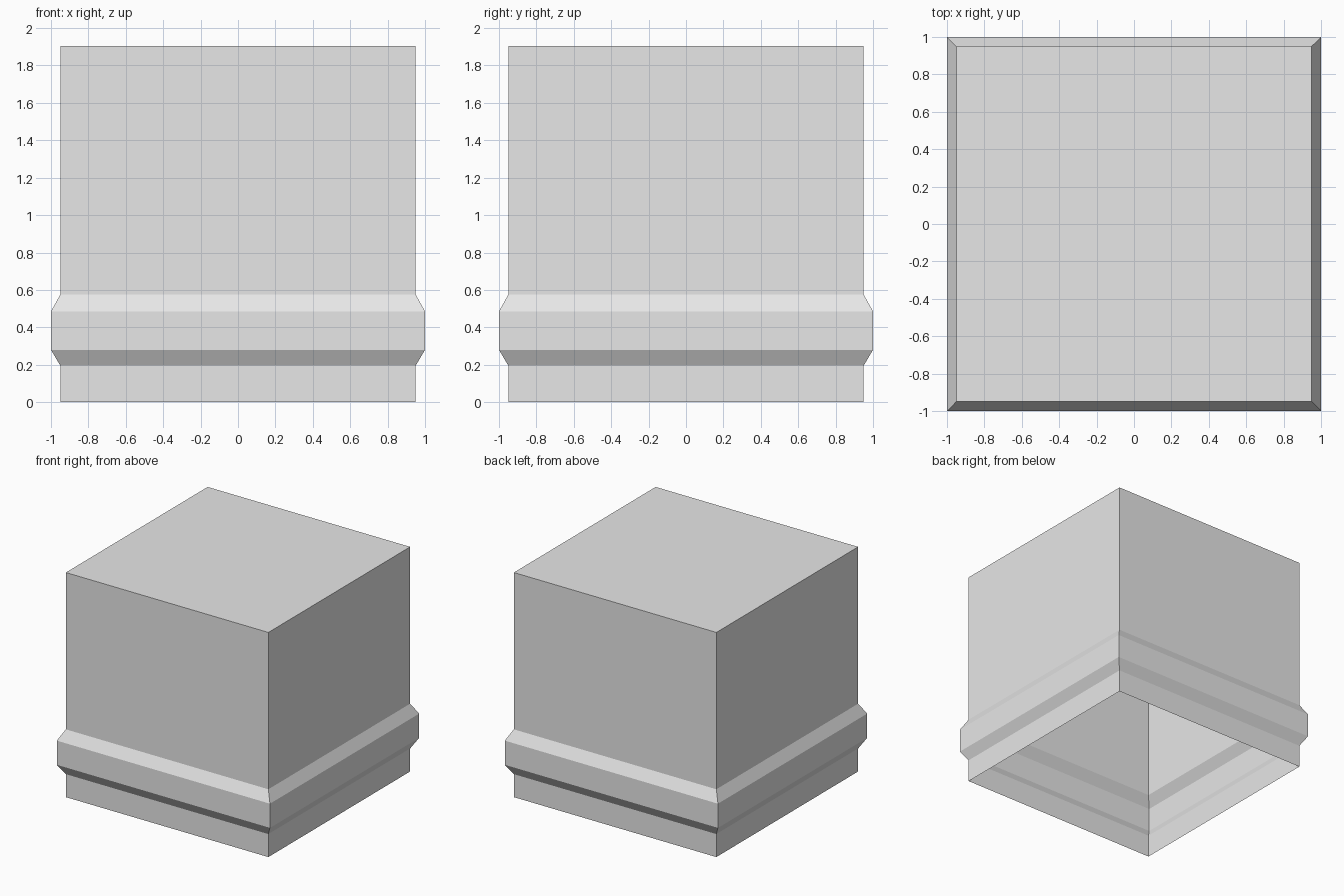
import bpy
import bmesh

# Remove the default cube
cube = bpy.data.objects.get("Cube")
if cube:
    bpy.data.objects.remove(cube, do_unlink=True)

# Plain grey material
grey = bpy.data.materials.new("light_grey")
grey.use_nodes = True
colour = (0.8, 0.8, 0.8, 1.0)
grey.diffuse_color = colour
grey.node_tree.nodes["Principled BSDF"].inputs["Base Color"].default_value = colour

# Side profile of the shell: (half width, height), from open bottom to lid
BODY, BAND = 0.95, 1.0
profile = [(BODY, 0), (BODY, 0.195), (BAND, 0.28),
           (BAND, 0.485), (BODY, 0.575), (BODY, 1.905)]
corners = [(-1, -1), (1, -1), (1, 1), (-1, 1)]

# Square rings joined into walls with a raised band, closed on top, open below
bm = bmesh.new()
rings = [[bm.verts.new((x * half, y * half, z)) for x, y in corners]
         for half, z in profile]
for low, high in zip(rings, rings[1:]):
    for i in range(4):
        j = (i + 1) % 4
        bm.faces.new((low[i], low[j], high[j], high[i]))
bm.faces.new(rings[-1])

mesh = bpy.data.meshes.new("box_shell")
bm.to_mesh(mesh)
bm.free()
mesh.materials.append(grey)
shell = bpy.data.objects.new("box_shell", mesh)
bpy.context.collection.objects.link(shell)
